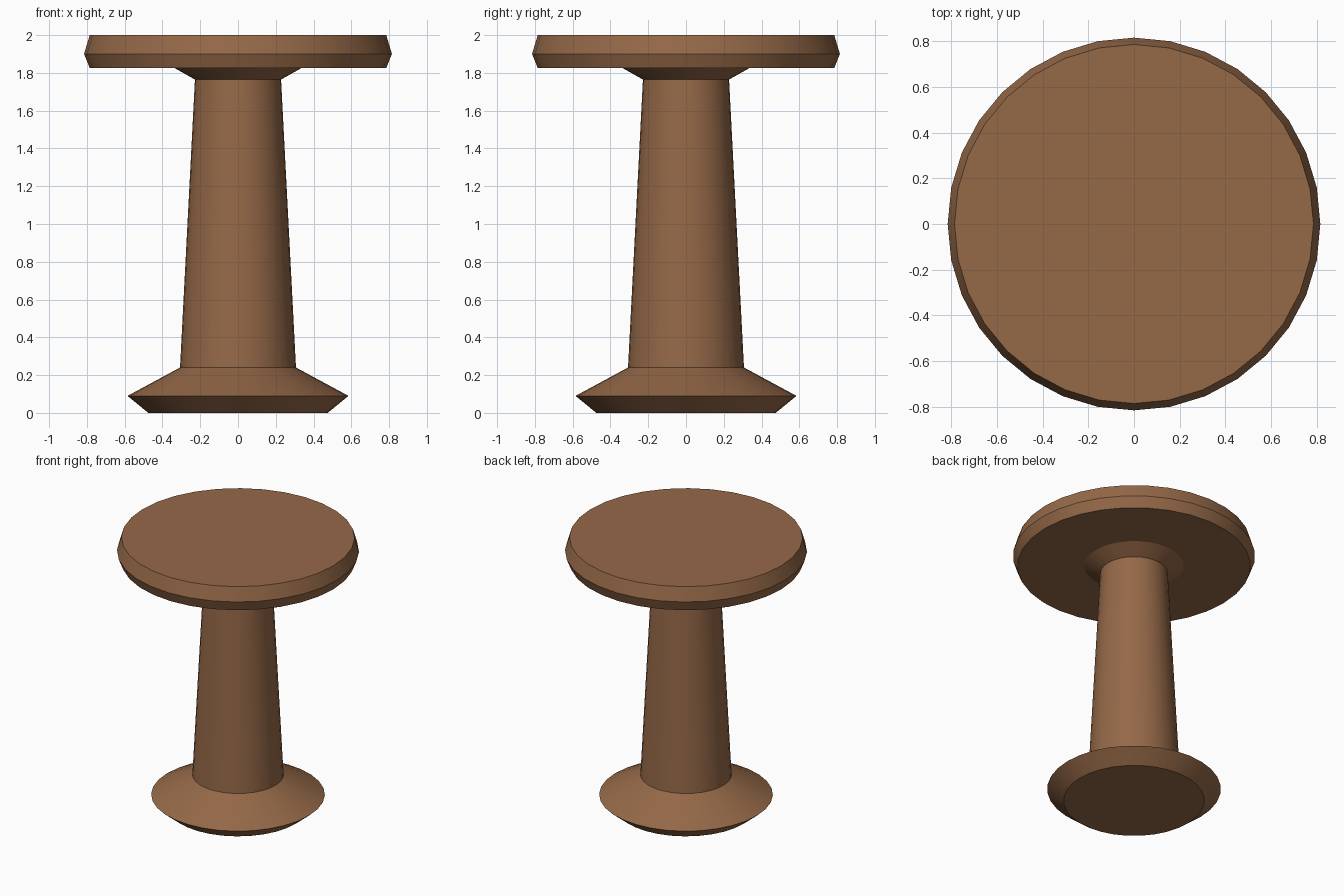
import bpy
import bmesh
from math import cos, sin, pi, radians

SIDES = 32

cube = bpy.data.objects.get("Cube")
if cube:
    bpy.data.objects.remove(cube, do_unlink=True)

wood = bpy.data.materials.new("brown wood")
wood.use_nodes = True
colour = (0.30, 0.14, 0.064, 1)
wood.diffuse_color = colour
wood.node_tree.nodes["Principled BSDF"].inputs["Base Color"].default_value = colour


def turned_part(name, profile, cap_bottom=False, cap_top=False):
    """Lathe a (radius, height) profile, listed bottom to top, around z."""
    bm = bmesh.new()
    rings = []
    for r, z in profile:
        rings.append([bm.verts.new((r * cos(2 * pi * i / SIDES),
                                    r * sin(2 * pi * i / SIDES), z))
                      for i in range(SIDES)])
    for low, high in zip(rings, rings[1:]):
        for i in range(SIDES):
            j = (i + 1) % SIDES
            bm.faces.new((low[i], low[j], high[j], high[i]))
    if cap_bottom:
        bm.faces.new(rings[0][::-1])
    if cap_top:
        bm.faces.new(rings[-1])
    mesh = bpy.data.meshes.new(name)
    bm.to_mesh(mesh)
    bm.free()
    mesh.materials.append(wood)
    obj = bpy.data.objects.new(name, mesh)
    bpy.context.collection.objects.link(obj)
    bpy.ops.object.select_all(action='DESELECT')
    obj.select_set(True)
    bpy.context.view_layer.objects.active = obj
    bpy.ops.object.shade_smooth_by_angle(angle=radians(25))
    return obj


# Flared foot, tapered column with its collar, and the round seat;
# the parts meet edge to edge with no hidden faces
turned_part("base", [(0.475, 0), (0.585, 0.09), (0.307, 0.24)], cap_bottom=True)
turned_part("column", [(0.307, 0.24), (0.228, 1.765)])
turned_part("collar", [(0.228, 1.765), (0.335, 1.825)])
turned_part("seat", [(0.335, 1.825), (0.785, 1.825), (0.815, 1.90), (0.785, 2.0)],
            cap_top=True)
